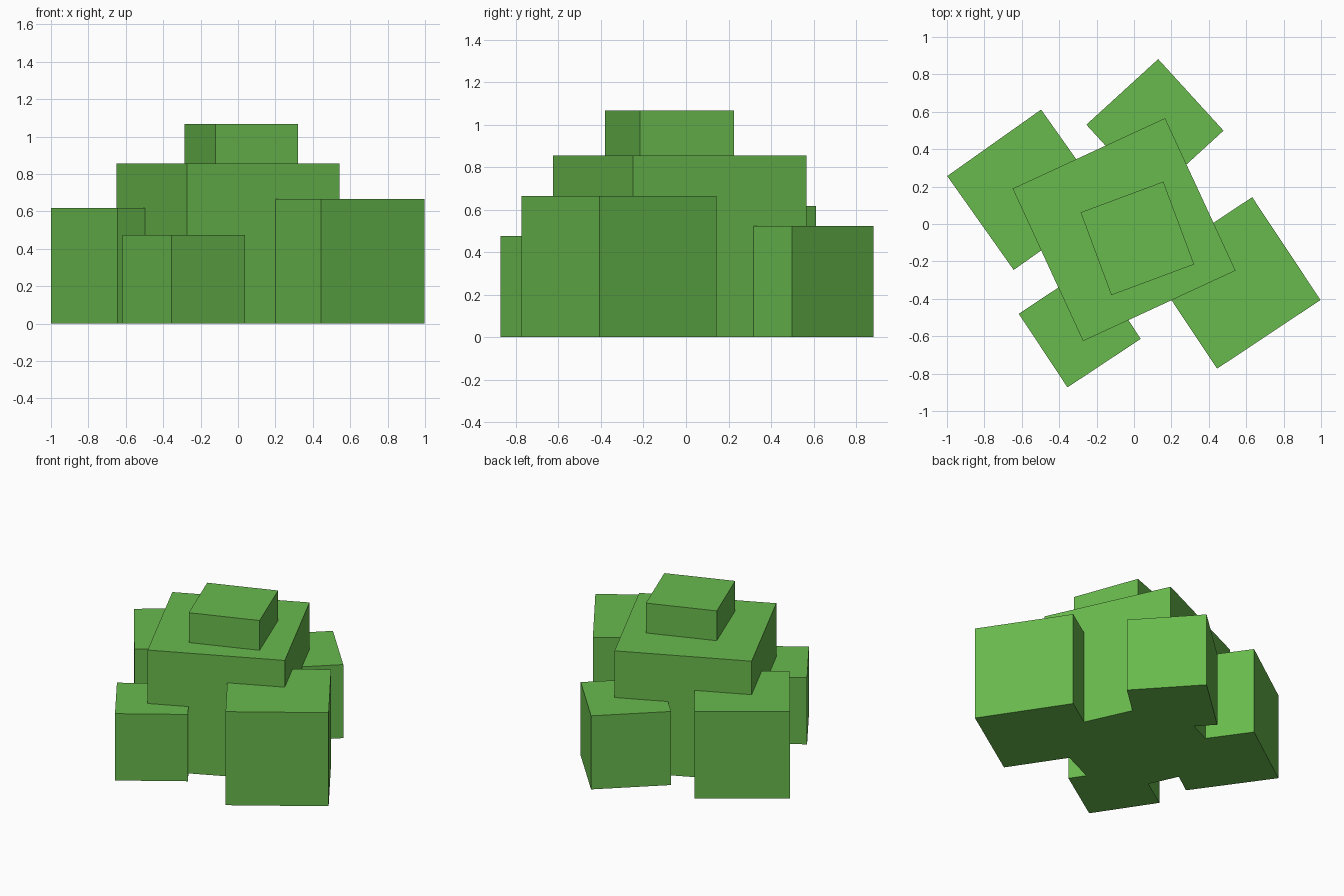
import bpy
from math import radians

if "Cube" in bpy.data.objects:
    bpy.data.objects.remove(bpy.data.objects["Cube"])

green = bpy.data.materials.new("leaf green")
green.diffuse_color = (0.14, 0.49, 0.073, 1)
green.use_nodes = True
green.node_tree.nodes["Principled BSDF"].inputs["Base Color"].default_value = green.diffuse_color


def block(name, center, size, angle, z0, z1):
    """Square block turned about z, spanning z0 to z1."""
    bpy.ops.mesh.primitive_cube_add(
        size=1, location=(*center, (z0 + z1) / 2), rotation=(0, 0, radians(angle)))
    ob = bpy.context.object
    ob.name = name
    ob.scale = (*size, z1 - z0)
    ob.data.materials.append(green)


# large central block with a small cap on top
block("central_block", (-0.053, -0.03), (0.898, 0.898), 24.8, 0, 0.855)
block("top_block", (0.018, -0.077), (0.472, 0.472), 20.4, 0.62, 1.067)

# four cubes tucked around the base
block("left_block", (-0.57, 0.183), (0.615, 0.615), 35.3, 0, 0.617)
block("right_block", (0.538, -0.315), (0.664, 0.66), 33.6, 0, 0.665)
block("front_block", (-0.29, -0.547), (0.47, 0.472), 33.5, 0, 0.475)
block("back_block", (0.112, 0.515), (0.52, 0.518), 42.4, 0, 0.523)
